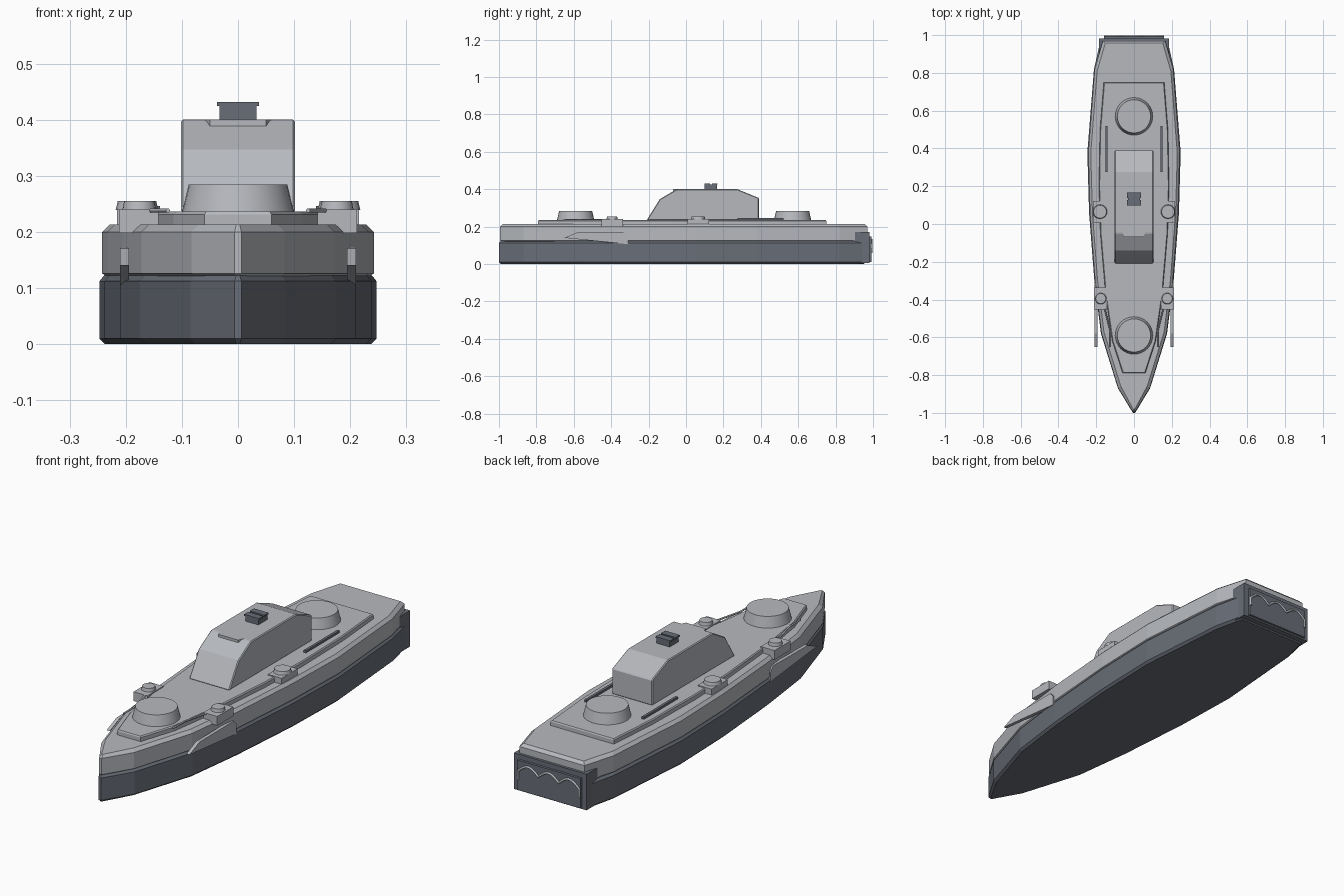
import bpy, bmesh, math

cube = bpy.data.objects.get("Cube")
if cube:
    bpy.data.objects.remove(cube, do_unlink=True)


def material(name, rgb):
    m = bpy.data.materials.new(name)
    m.use_nodes = True
    m.diffuse_color = (*rgb, 1)
    m.node_tree.nodes["Principled BSDF"].inputs["Base Color"].default_value = (*rgb, 1)
    return m


LIGHT = material("light grey", (0.47, 0.485, 0.515))
DARK = material("dark slate", (0.14, 0.155, 0.185))


def finish(name, bm, mat):
    bmesh.ops.recalc_face_normals(bm, faces=bm.faces)
    mesh = bpy.data.meshes.new(name)
    bm.to_mesh(mesh)
    bm.free()
    mesh.materials.append(mat)
    ob = bpy.data.objects.new(name, mesh)
    bpy.context.collection.objects.link(ob)
    return ob


def loft(name, rings, mat):
    """Skin a stack of closed rings and cap both ends."""
    bm = bmesh.new()
    loops = [[bm.verts.new(p) for p in ring] for ring in rings]
    n = len(loops[0])
    for a, b in zip(loops, loops[1:]):
        for i in range(n):
            j = (i + 1) % n
            bm.faces.new((a[i], a[j], b[j], b[i]))
    bm.faces.new(loops[0])
    bm.faces.new(loops[-1])
    return finish(name, bm, mat)


def deck_shape(name, half, levels, mat):
    """Mirror a half outline and stack it at (height, inset) levels."""
    rings = []
    for z, inset in levels:
        side = [(max(x - inset, 0.003), y * (1 - inset)) for x, y in half]
        rings.append([(x, y, z) for x, y in side] +
                     [(-x, y, z) for x, y in reversed(side)])
    return loft(name, rings, mat)


def box(name, x, y, z, mat):
    corners = [(x[0], y[0]), (x[1], y[0]), (x[1], y[1]), (x[0], y[1])]
    return loft(name, [[(a, b, h) for a, b in corners] for h in z], mat)


def side_prism(name, profile, x0, x1, mat):
    return loft(name, [[(x, y, z) for y, z in profile] for x in (x0, x1)], mat)


def drum(name, x, y, z0, z1, r0, r1, mat, sides=32):
    turn = [2 * math.pi * i / sides for i in range(sides)]
    ob = loft(name, [[(x + r * math.cos(a), y + r * math.sin(a), z) for a in turn]
                     for z, r in ((z0, r0), (z1, r1))], mat)
    for f in ob.data.polygons:
        f.use_smooth = abs(f.normal.z) < 0.9
    ob.data.set_sharp_from_angle(angle=math.radians(35))
    return ob


def tube(name, points, radius, mat):
    cu = bpy.data.curves.new(name, "CURVE")
    cu.dimensions = "3D"
    cu.bevel_depth = radius
    cu.bevel_resolution = 1
    cu.use_fill_caps = True
    sp = cu.splines.new("POLY")
    sp.points.add(len(points) - 1)
    for p, co in zip(sp.points, points):
        p.co = (*co, 1)
    cu.materials.append(mat)
    ob = bpy.data.objects.new(name, cu)
    bpy.context.collection.objects.link(ob)


# Hull, lower and upper
lower = [(0.006, -1), (0.085, -0.87), (0.175, -0.58), (0.21, -0.3),
         (0.238, 0.06), (0.247, 0.38), (0.212, 0.82), (0.18, 0.96)]
deck_shape("lower_hull", lower,
           [(0, 0.01), (0.01, 0), (0.112, 0), (0.122, 0.008)], DARK)
upper = [(0.006, -0.995), (0.083, -0.87), (0.172, -0.58), (0.206, -0.3),
         (0.233, 0.06), (0.242, 0.38), (0.208, 0.82), (0.165, 0.97)]
deck_shape("upper_hull", upper,
           [(0.12, 0.008), (0.126, 0), (0.2, 0), (0.213, 0.013)], LIGHT)

# Raised deck
raised = [(0.06, -0.79), (0.115, -0.62), (0.15, -0.38), (0.178, -0.05),
          (0.186, 0.2), (0.18, 0.5), (0.16, 0.75)]
deck_shape("raised_deck", raised, [(0.21, 0), (0.231, 0), (0.236, 0.004)], LIGHT)

# Bridge house and visor
house = [(-0.21, 0.235), (-0.14, 0.347), (-0.05, 0.4), (0.275, 0.4),
         (0.39, 0.353), (0.39, 0.235)]
ob = side_prism("bridge_house", house, -0.102, 0.102, LIGHT)
bev = ob.modifiers.new("soft_edges", "BEVEL")
bev.width = 0.004
bev.segments = 1
visor = [(-0.062, -0.04), (-0.05, -0.07), (0.05, -0.07), (0.062, -0.04)]
loft("bridge_visor", [[(x, y, z) for x, y in visor] for z in (0.388, 0.4)], LIGHT)

# Funnel with two cap slats
box("funnel", (-0.033, 0.033), (0.1, 0.165), (0.398, 0.424), DARK)
for y in (0.098, 0.138):
    box("funnel_cap", (-0.037, 0.037), (y, y + 0.03), (0.424, 0.431), DARK)

# Main turret bases
for name, y in (("front_turret", -0.59), ("rear_turret", 0.57)):
    drum(name, 0, y, 0.234, 0.284, 0.1, 0.088, LIGHT)

for s, side in ((1, "left"), (-1, "right")):
    # Side gun platforms
    for place, x, y, r, z0 in (("front", 0.176, -0.395, 0.03, 0.198),
                               ("middle", 0.18, 0.065, 0.038, 0.212)):
        xs = sorted((s * (x - 0.034), s * (x + 0.036)))
        box(f"{side}_{place}_platform", xs, (y - 0.058, y + 0.058), (z0, 0.24), LIGHT)
        drum(f"{side}_{place}_gun_mount", s * x, y, 0.239, 0.255, r, r * 0.9, LIGHT, 20)

    # Bow fins
    fin = [(-0.65, 0.14), (-0.58, 0.17), (-0.33, 0.172), (-0.31, 0.15), (-0.31, 0.106)]
    side_prism(f"{side}_fin", fin, s * 0.194, s * 0.21, LIGHT)

    # Deck rods and forward rails
    xs = sorted((s * 0.139, s * 0.151))
    box(f"{side}_deck_rod", xs, (0.275, 0.52), (0.234, 0.246), DARK)
    tube(f"{side}_front_rail", [(s * 0.125, -0.65, 0.238), (s * 0.125, -0.57, 0.238),
                                (s * 0.155, -0.45, 0.238)], 0.004, LIGHT)

# Stern block, panel and scalloped pipe
box("stern_block", (-0.184, 0.184), (0.89, 0.982), (0.005, 0.17), DARK)
box("stern_panel", (-0.16, 0.16), (0.98, 0.993), (0.012, 0.148), DARK)
scallop = [(-0.155, 0.994, 0.06)]
for i in range(37):
    t = i / 36
    scallop.append((-0.155 + 0.31 * t, 0.994,
                    0.1 + 0.03 * abs(math.sin(3 * math.pi * t))))
scallop.append((0.155, 0.994, 0.06))
tube("stern_pipe", scallop, 0.005, LIGHT)
